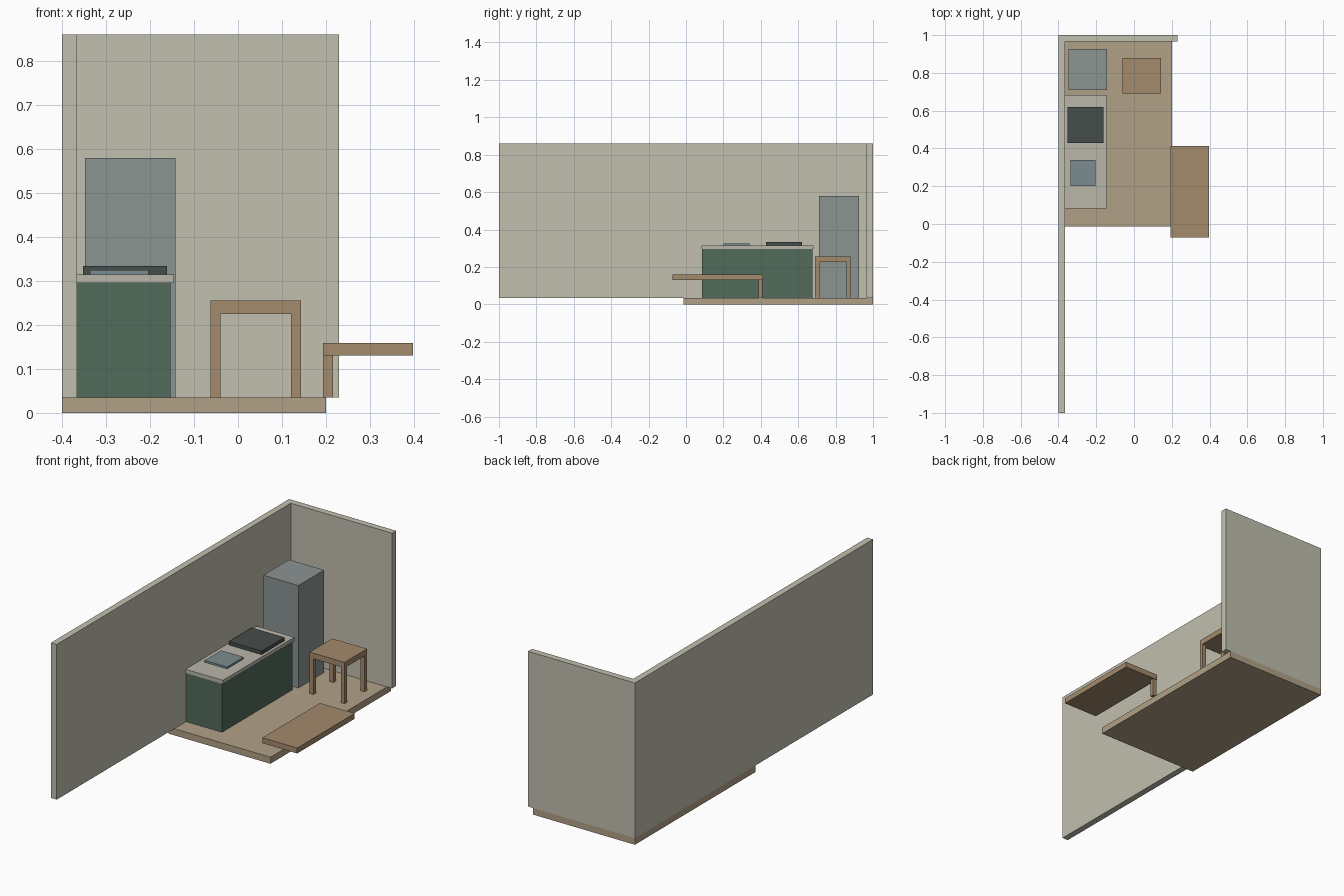
import bpy, bmesh

if "Cube" in bpy.data.objects:
    bpy.data.objects.remove(bpy.data.objects["Cube"])


def material(name, rgb):
    # colours are picked as sRGB and stored as linear
    m = bpy.data.materials.new(name)
    m.diffuse_color = (*[(c / 255) ** 2.2 for c in rgb], 1)
    m.use_nodes = True
    m.node_tree.nodes["Principled BSDF"].inputs["Base Color"].default_value = m.diffuse_color
    return m


WALL = material("wall_paint", (192, 190, 174))
FLOOR = material("floor_wood", (176, 160, 134))
GREEN = material("cabinet_green", (84, 106, 92))
TOP = material("worktop_stone", (184, 182, 168))
DARK = material("hob_dark", (70, 78, 75))
BLUE = material("sink_metal", (122, 139, 142))
GREY = material("fridge_grey", (138, 147, 145))
WOOD = material("furniture_wood", (162, 137, 108))


def finish(bm, name, mat):
    me = bpy.data.meshes.new(name)
    bmesh.ops.recalc_face_normals(bm, faces=bm.faces)
    bm.to_mesh(me)
    bm.free()
    me.materials.append(mat)
    ob = bpy.data.objects.new(name, me)
    bpy.context.collection.objects.link(ob)
    return ob


def box(name, x, y, z, mat):
    bm = bmesh.new()
    bmesh.ops.create_cube(bm, size=1)
    for v in bm.verts:
        v.co = [r[0] if c < 0 else r[1] for c, r in zip(v.co, (x, y, z))]
    return finish(bm, name, mat)


def prism(name, outline, z, mat):
    bm = bmesh.new()
    face = bm.faces.new([bm.verts.new((x, y, z[0])) for x, y in outline])
    ext = bmesh.ops.extrude_face_region(bm, geom=[face], use_keep_orig=True)
    for v in ext["geom"]:
        if isinstance(v, bmesh.types.BMVert):
            v.co.z = z[1]
    return finish(bm, name, mat)


G = 0.035  # floor level

# room shell: floor slab and L-shaped walls
box("floor", (-0.4, 0.2), (-0.013, 1), (0, G), FLOOR)
prism("walls", [(-0.4, -1), (-0.366, -1), (-0.366, 0.966), (0.23, 0.966),
                (0.23, 1), (-0.4, 1)], (G, 0.86), WALL)

# kitchen unit
box("cabinet", (-0.366, -0.154), (0.086, 0.677), (G, 0.295), GREEN)
box("worktop", (-0.366, -0.146), (0.082, 0.682), (0.295, 0.315), TOP)
box("hob", (-0.353, -0.161), (0.428, 0.62), (0.315, 0.334), DARK)
box("sink", (-0.336, -0.204), (0.2, 0.339), (0.315, 0.325), BLUE)
box("fridge", (-0.348, -0.142), (0.71, 0.926), (G, 0.58), GREY)

# stool with four corner legs
sx, sy, leg = (-0.062, 0.143), (0.691, 0.88), 0.022
box("stool_seat", sx, sy, (0.225, 0.255), WOOD)
for side, x in (("left", sx[0]), ("right", sx[1] - leg)):
    for end, y in (("front", sy[0]), ("back", sy[1] - leg)):
        box(f"stool_{end}_{side}_leg", (x, x + leg), (y, y + leg), (G, 0.225), WOOD)

# low table overhanging the floor edge on a single leg
box("table_top", (0.193, 0.398), (-0.071, 0.412), (0.13, 0.159), WOOD)
box("table_leg", (0.193, 0.216), (0.387, 0.409), (G, 0.13), WOOD)
